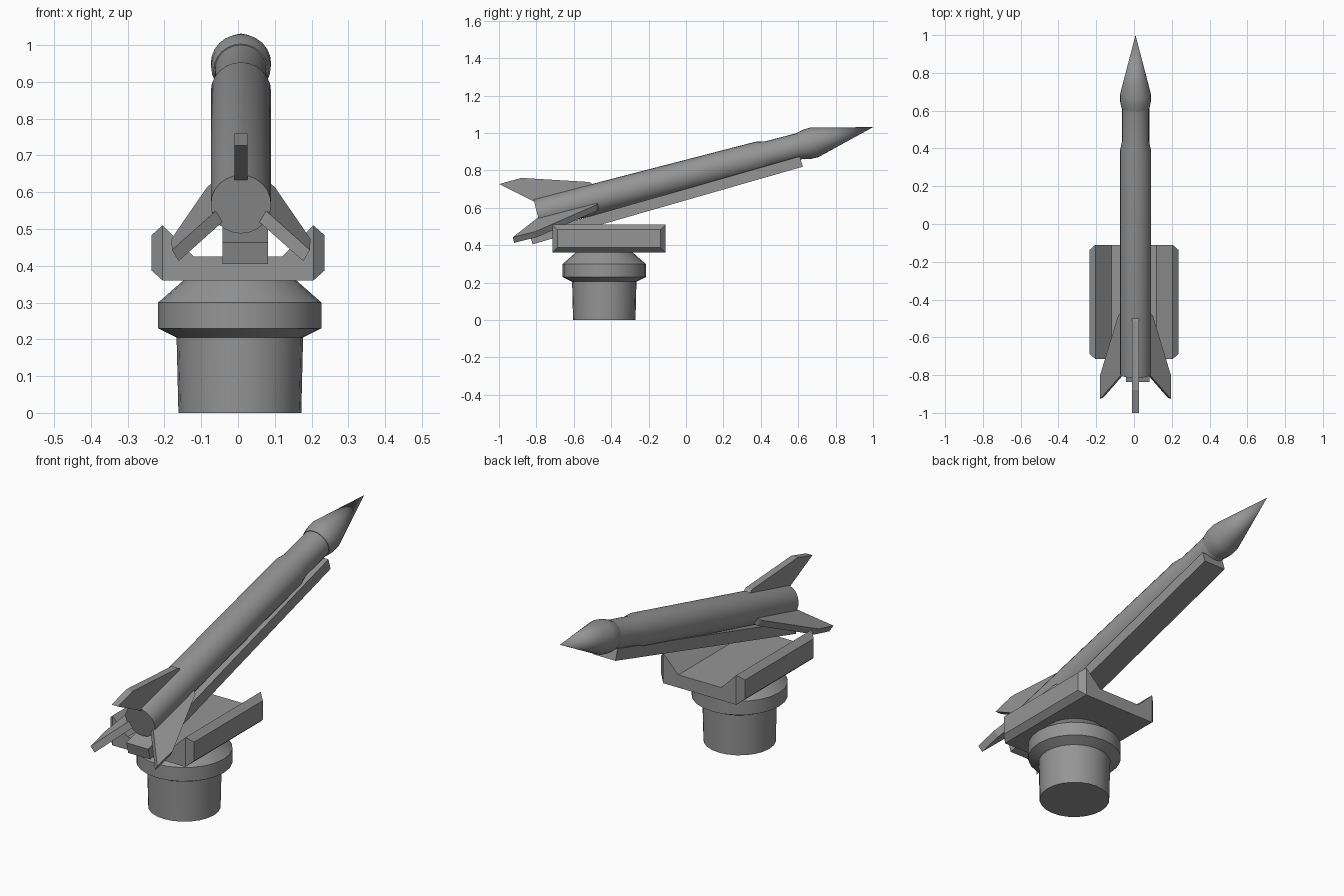
import bpy, bmesh, math
from mathutils import Matrix, Vector

if "Cube" in bpy.data.objects:
    bpy.data.objects.remove(bpy.data.objects["Cube"])

grey = bpy.data.materials.new("plain_grey")
grey.use_nodes = True
GREY = (0.3, 0.3, 0.3, 1)
grey.diffuse_color = GREY
grey.node_tree.nodes["Principled BSDF"].inputs["Base Color"].default_value = GREY


def finish(name, bm, matrix=Matrix(), smooth=False):
    bmesh.ops.remove_doubles(bm, verts=bm.verts, dist=1e-5)
    bmesh.ops.recalc_face_normals(bm, faces=bm.faces)
    mesh = bpy.data.meshes.new(name)
    bm.to_mesh(mesh)
    bm.free()
    mesh.materials.append(grey)
    obj = bpy.data.objects.new(name, mesh)
    bpy.context.collection.objects.link(obj)
    obj.matrix_world = matrix
    if smooth:
        bpy.ops.object.select_all(action='DESELECT')
        obj.select_set(True)
        bpy.context.view_layer.objects.active = obj
        bpy.ops.object.shade_smooth_by_angle(angle=math.radians(25))
    return obj


def lathe(name, profile, matrix, sides=24):
    """Spin (radius, height) points about local z; ends on the axis close it."""
    bm = bmesh.new()
    verts = [bm.verts.new((0, -r, h)) for r, h in profile]
    edges = [bm.edges.new(pair) for pair in zip(verts, verts[1:])]
    bmesh.ops.spin(bm, geom=verts + edges, cent=(0, 0, 0), axis=(0, 0, 1),
                   angle=math.tau, steps=sides)
    return finish(name, bm, matrix, smooth=True)


def prism(points, offset):
    """Extrude a polygon of 3D points along an offset."""
    bm = bmesh.new()
    face = bm.faces.new([bm.verts.new(p) for p in points])
    new = bmesh.ops.extrude_face_region(bm, geom=[face])["geom"]
    bmesh.ops.translate(bm, vec=offset,
                        verts=[g for g in new if isinstance(g, bmesh.types.BMVert)])
    bmesh.ops.recalc_face_normals(bm, faces=bm.faces)
    return bm


# Pedestal with a wide bevelled collar
lathe("pedestal",
      [(0, 0), (0.167, 0), (0.172, 0.205), (0.222, 0.23), (0.222, 0.3),
       (0.148, 0.365), (0, 0.365)],
      Matrix.Translation((0.005, -0.437, 0)))

# Cradle: raised sloping edges, side faces drawn out as bevelled panels
half = [(0.205, 0.36), (0.205, 0.51), (0.12, 0.425)]
outline = half + [(-x, z) for x, z in reversed(half)]
bm = prism([(x, -0.715, z) for x, z in outline], (0, 0.605, 0))
sides = [f for f in bm.faces if abs(f.normal.x) > 0.99]
bmesh.ops.inset_individual(bm, faces=sides, thickness=0.038, depth=0.03)
finish("cradle", bm)

# Launch rail under the rocket
rail = [(-0.82, 0.405), (0.625, 0.82), (0.608, 0.875), (-0.836, 0.463)]
finish("launch_rail", prism([(-0.042, y, z) for y, z in rail], (0.124, 0, 0)))

# Rocket frame: local z runs from tail to tip, local -y is its upper side
rocket = (Matrix.Translation((0.008, -0.795, 0.567))
          @ Matrix.Rotation(math.radians(14.5 - 90), 4, 'X'))
lathe("rocket_body",
      [(0, 0), (0.082, 0), (0.082, 1.225), (0.071, 1.275), (0.071, 1.47), (0, 1.47)],
      rocket)
lathe("nose_cone",
      [(0, 1.455), (0.074, 1.455), (0.081, 1.49), (0.082, 1.53), (0.067, 1.59), (0, 1.854)],
      rocket)

# Three swept tail fins
fin = [(0.01, 0.06), (-0.158, 0.206), (-0.034, 0.208), (0.312, 0.096), (0.345, 0.06)]
for i, name in enumerate(("top_fin", "left_fin", "right_fin")):
    bm = prism([(-0.018, -v, u) for u, v in fin], (0.036, 0, 0))
    finish(name, bm, rocket @ Matrix.Rotation(i * math.tau / 3, 4, 'Z'))
